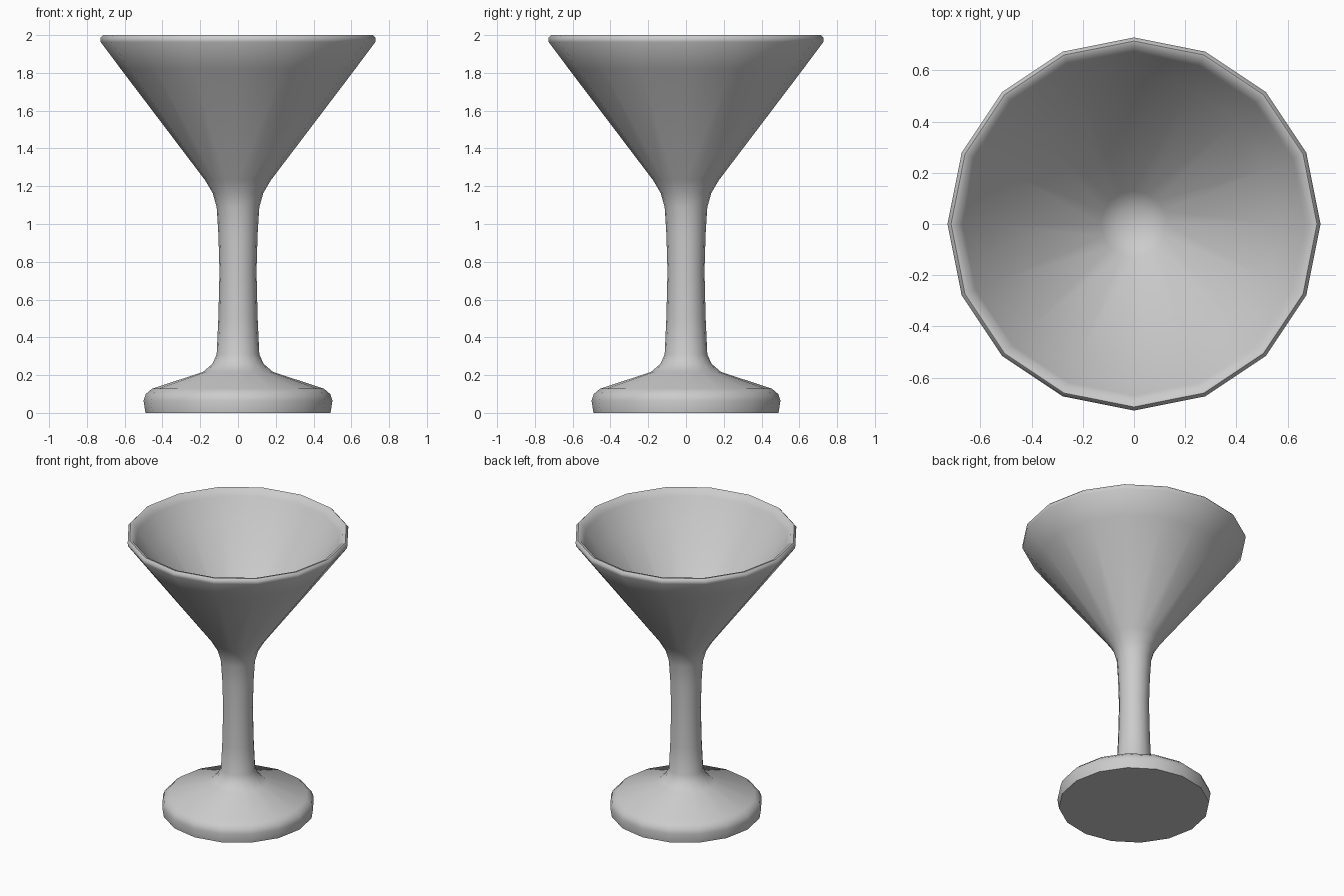
import bpy, bmesh, math

if "Cube" in bpy.data.objects:
    bpy.data.objects.remove(bpy.data.objects["Cube"])

SIDES = 16

grey = bpy.data.materials.new("plain_grey")
grey.diffuse_color = (0.6, 0.6, 0.6, 1)
grey.use_nodes = True
grey.node_tree.nodes["Principled BSDF"].inputs["Base Color"].default_value = grey.diffuse_color

# Outline from the underside, up the outside, over the rim and down inside
profile = [
    (0.0, 0.0), (0.49, 0.0),                                    # underside
    (0.50, 0.065), (0.488, 0.10), (0.455, 0.128),               # foot edge
    (0.185, 0.217), (0.135, 0.26), (0.113, 0.31),               # foot slope
    (0.104, 0.50), (0.098, 0.75), (0.104, 0.95),                # stem
    (0.113, 1.09), (0.134, 1.164), (0.175, 1.233),              # bowl neck
    (0.62, 1.82), (0.727, 1.963), (0.729, 1.985), (0.715, 2.0), # bowl, rim
    (0.695, 1.995), (0.67, 1.955), (0.575, 1.82),               # inner wall
    (0.13, 1.26), (0.07, 1.225), (0.0, 1.215),                  # bowl bottom
]


def lathe(name, points, sides, material):
    bm = bmesh.new()
    rings = []
    for r, z in points:
        count = sides if r > 0 else 1
        rings.append([bm.verts.new((r * math.cos(2 * math.pi * i / sides),
                                    r * math.sin(2 * math.pi * i / sides), z))
                      for i in range(count)])
    for a, b in zip(rings, rings[1:]):
        for i in range(sides):
            j = (i + 1) % sides
            corners = [a[i % len(a)], a[j % len(a)], b[j % len(b)], b[i % len(b)]]
            bm.faces.new(list(dict.fromkeys(corners)))
    bmesh.ops.recalc_face_normals(bm, faces=bm.faces)
    mesh = bpy.data.meshes.new(name)
    bm.to_mesh(mesh)
    bm.free()
    mesh.materials.append(material)
    obj = bpy.data.objects.new(name, mesh)
    bpy.context.collection.objects.link(obj)
    return obj


# Cocktail glass in one turned piece
glass = lathe("cocktail_glass", profile, SIDES, grey)
bpy.context.view_layer.objects.active = glass
glass.select_set(True)
bpy.ops.object.shade_smooth_by_angle(angle=math.radians(60))
